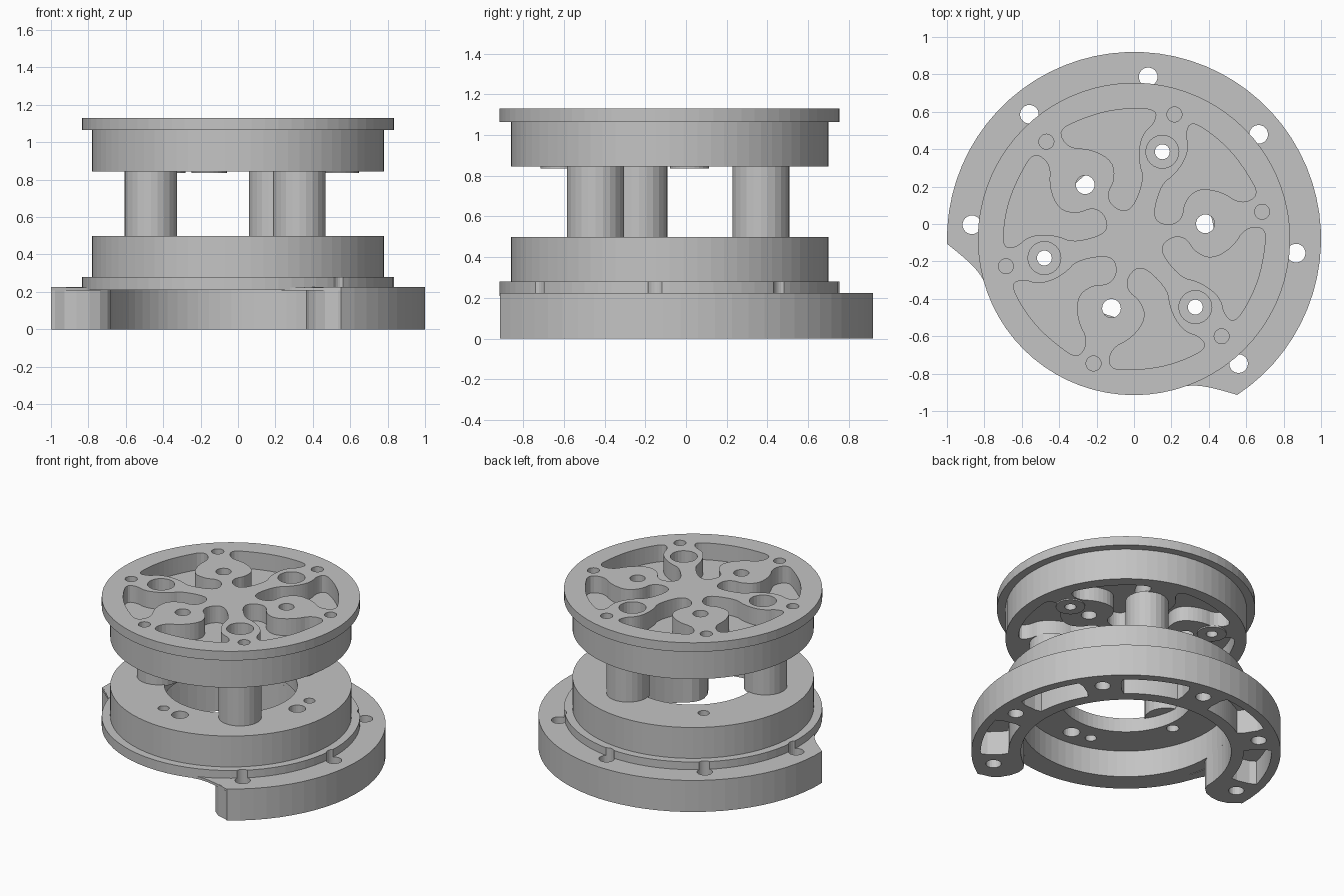
import bpy, bmesh
from math import cos, sin, radians, pi

if "Cube" in bpy.data.objects:
    bpy.data.objects.remove(bpy.data.objects["Cube"])

CY = -0.08          # axis of all round parts
SPOKE = 72          # angle of the first pillar spoke
SEG = 72

grey = bpy.data.materials.new("machined_grey")
grey.use_nodes = True
grey.diffuse_color = (0.55, 0.55, 0.55, 1)
grey.node_tree.nodes["Principled BSDF"].inputs["Base Color"].default_value = (0.55, 0.55, 0.55, 1)


def polar(deg, r):
    return (r * cos(radians(deg)), r * sin(radians(deg)) + CY)


def finish(bm, name):
    bmesh.ops.recalc_face_normals(bm, faces=bm.faces)
    mesh = bpy.data.meshes.new(name)
    bm.to_mesh(mesh)
    bm.free()
    mesh.materials.append(grey)
    obj = bpy.data.objects.new(name, mesh)
    bpy.context.collection.objects.link(obj)
    return obj


def add_layers(bm, layers):
    """Closed solid through stacked outlines, given as (outline, height)."""
    rings = [[bm.verts.new((x, y, z)) for x, y in outline] for outline, z in layers]
    n = len(rings[0])
    bm.faces.new(rings[0][::-1])
    bm.faces.new(rings[-1])
    for a, b in zip(rings, rings[1:]):
        for i in range(n):
            j = (i + 1) % n
            bm.faces.new((a[i], a[j], b[j], b[i]))


def circle(centre, r, n=24):
    return [(centre[0] + r * cos(2 * pi * i / n), centre[1] + r * sin(2 * pi * i / n))
            for i in range(n)]


def prisms(name, parts):
    bm = bmesh.new()
    for outline, z0, z1 in parts:
        add_layers(bm, [(outline, z0), (outline, z1)])
    return finish(bm, name)


def lathe(name, profile, centre=(0, CY), n=SEG):
    """Closed (radius, height) profile turned round a vertical axis."""
    bm = bmesh.new()
    rings = [[bm.verts.new((x, y, z)) for x, y in circle(centre, r, n)] for r, z in profile]
    for a, b in zip(rings, rings[1:] + rings[:1]):
        for i in range(n):
            j = (i + 1) % n
            bm.faces.new((a[i], a[j], b[j], b[i]))
    return finish(bm, name)


def cut(obj, parts):
    cutter = prisms("cutter", parts)
    cutter.hide_render = True
    mod = obj.modifiers.new("cut", "BOOLEAN")
    mod.operation = "DIFFERENCE"
    mod.solver = "EXACT"
    mod.object = cutter
    bpy.context.view_layer.objects.active = obj
    bpy.ops.object.modifier_apply(modifier=mod.name)
    bpy.data.objects.remove(cutter)


def rounded(points, passes=2):
    """Corner cutting, to round a closed outline."""
    for _ in range(passes):
        out = []
        for (ax, ay), (bx, by) in zip(points, points[1:] + points[:1]):
            out += [(ax * .75 + bx * .25, ay * .75 + by * .25),
                    (ax * .25 + bx * .75, ay * .25 + by * .75)]
        points = out
    return points


def arc(a0, a1, r, n):
    return [polar(a0 + (a1 - a0) * i / n, r) for i in range(n + 1)]


# Angles shared between the parts
spoke_angles = [SPOKE + 120 * k for k in range(3)]
lug_angles = [a + 60 for a in spoke_angles]
foot_angles = [10, 132, 254]
bolt_angles = [85 + 45 * k for k in range(-3, 3)]
bolts = [(circle(polar(a, .87), .05), -.1, .3) for a in bolt_angles]

# C-shaped base with rounded ends, bolt holes and underside pockets
MID, HALF = 62.5, 119
A0, A1 = MID - HALF, MID + HALF
end = [(.5, .98), (3.5, .93), (5, .87), (5.2, .8), (4, .74), (1.5, .7)]
outline = arc(A0, A1, 1, 48)
outline += [polar(A1 + d, r) for d, r in end]
outline += arc(A1 - 2, A0 + 2, .68, 46)
outline += [polar(A0 - d, r) for d, r in reversed(end)]
base = prisms("base_ring", [(outline, 0, .225)])
pockets = []
for a in bolt_angles[:-1]:
    shape = arc(a + 8, a + 37, .94, 8) + arc(a + 37, a + 8, .76, 8)
    pockets.append((rounded(shape, 1), -.1, .17))
cut(base, bolts + pockets)

# Thin webs blending the base ends into the lip
for side, name in ((1, "left_end_web"), (-1, "right_end_web")):
    edge = []
    for i in range(13):
        t = i / 12
        edge.append(polar(MID + side * (HALF + 16 * t), 1 - .168 * (1 - (1 - t) ** 2)))
    inner = [polar(MID + side * (HALF + 16 - 16 * i / 6), .77) for i in range(7)]
    prisms(name, [(edge + inner, .207, .224)])

# Lower drum: lipped wall with an open, recessed top plate
drum = lathe("lower_drum", [(.68, .21), (.835, .21), (.835, .28), (.78, .28),
                            (.78, .5), (.43, .5), (.43, .4), (.68, .4)])
holes = [(circle(polar(a, .49), .04), .3, .6) for a in spoke_angles]
holes += [(circle(polar(a, .56), .037), .3, .6) for a in foot_angles]
holes += [(circle(polar(a, .56), .055), .3, .6) for a in (-5, 269)]
cut(drum, bolts + holes)

# Pillars joining the two drums, each drilled on its spoke
for k, (a, spoke) in enumerate(zip((66, 198, 312), spoke_angles)):
    pillar = prisms("pillar_%d" % (k + 1), [(circle(polar(a, .49), .14), .49, .85)])
    cut(pillar, [(circle(polar(spoke, .49), .04), .4, .9)])

# Shallow feet under the upper wheel
for k, a in enumerate(foot_angles):
    lathe("wheel_foot_%d" % (k + 1),
          [(.037, .836), (.095, .836), (.095, .85), (.037, .85)], polar(a, .56), 24)

# Upper wheel: lipped disc with mirrored pockets between spokes, above and below
bm = bmesh.new()
add_layers(bm, [(circle((0, CY), r, SEG), z)
                for r, z in ((.78, .845), (.78, 1.065), (.835, 1.065), (.835, 1.13))])
wheel = finish(bm, "upper_wheel")

half_pocket = [(8, .7), (18, .7), (30, .7), (42, .7), (53, .71), (54, .6), (43, .53),
               (33, .43), (36, .33), (49, .28), (52, .21), (35, .15), (16, .19),
               (9, .33), (14, .4), (15, .49), (13, .57), (8, .63)]
tops, bottoms = [], []
for a in spoke_angles:
    for side in (1, -1):
        shape = rounded([polar(a + side * d, r) for d, r in half_pocket])
        tops.append((shape, 1.01, 1.2))
        bottoms.append((shape, .8, .95))
cut(wheel, tops)
cut(wheel, bottoms)
small = [(circle(polar(a, .7), .04), .98, 1.2) for a in spoke_angles + lug_angles]
small += [(circle(polar(a, .39), .05), .8, 1.2) for a in lug_angles]
small += [(circle(polar(a, .49), .04), .8, 1.2) for a in spoke_angles]
small += [(circle(polar(a, .56), .037), .8, .93) for a in foot_angles]
cut(wheel, small)
cut(wheel, [(circle(polar(a, .49), .088), .97, 1.2) for a in spoke_angles])
